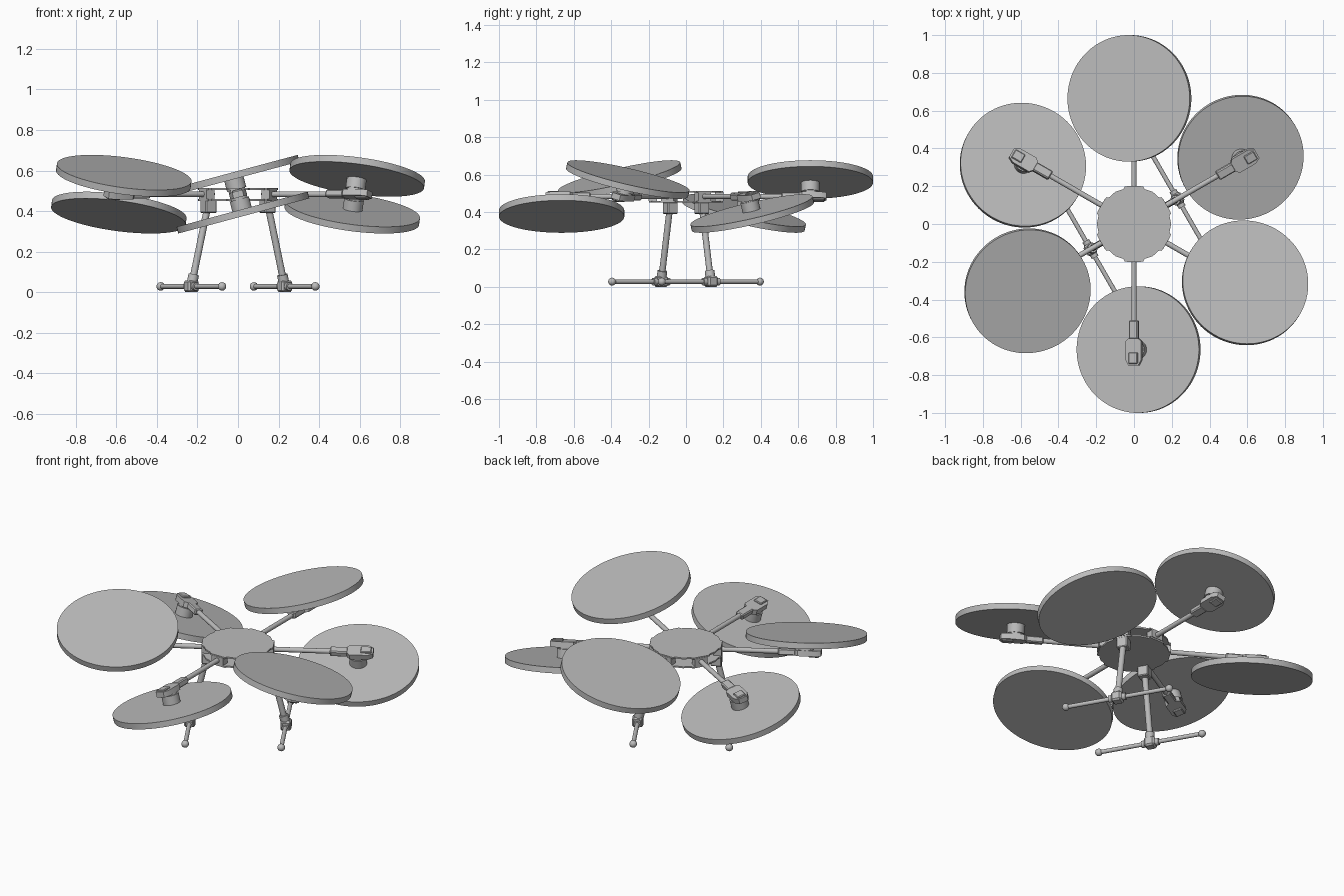
import bpy, bmesh, math
from math import radians, sin, cos
from mathutils import Matrix, Vector

cube = bpy.data.objects.get("Cube")
if cube:
    bpy.data.objects.remove(cube, do_unlink=True)

grey = bpy.data.materials.new("light_grey")
grey.use_nodes = True
grey.diffuse_color = (0.5, 0.5, 0.5, 1)
grey.node_tree.nodes["Principled BSDF"].inputs["Base Color"].default_value = (0.5, 0.5, 0.5, 1)


def finish(name, bm, matrix=Matrix()):
    bm.transform(matrix)
    bmesh.ops.recalc_face_normals(bm, faces=bm.faces)
    mesh = bpy.data.meshes.new(name)
    bm.to_mesh(mesh)
    bm.free()
    mesh.materials.append(grey)
    mesh.shade_smooth()
    mesh.set_sharp_from_angle(angle=radians(30))
    obj = bpy.data.objects.new(name, mesh)
    bpy.context.collection.objects.link(obj)
    return obj


def rod(name, start, end, radius, matrix=Matrix(), sides=24):
    start, end = Vector(start), Vector(end)
    axis = end - start
    bm = bmesh.new()
    bmesh.ops.create_cone(bm, cap_ends=True, segments=sides, radius1=radius,
                          radius2=radius, depth=axis.length)
    turn = axis.to_track_quat('Z', 'Y').to_matrix().to_4x4()
    return finish(name, bm, matrix @ Matrix.Translation((start + end) / 2) @ turn)


def block(name, center, size, matrix=Matrix(), bevel=0.0):
    bm = bmesh.new()
    bmesh.ops.create_cube(bm, size=1)
    bmesh.ops.scale(bm, vec=size, verts=bm.verts)
    if bevel:
        bmesh.ops.bevel(bm, geom=bm.edges[:], offset=bevel, segments=1, affect='EDGES')
    return finish(name, bm, matrix @ Matrix.Translation(center))


def prism(name, outline, low, high, matrix=Matrix()):
    bm = bmesh.new()
    face = bm.faces.new([bm.verts.new((x, y, low)) for x, y in outline])
    top = bmesh.ops.extrude_face_region(bm, geom=[face])["geom"]
    bmesh.ops.translate(bm, vec=(0, 0, high - low),
                        verts=[v for v in top if isinstance(v, bmesh.types.BMVert)])
    return finish(name, bm, matrix)


ARM_Z, ARM_R, TILT = 0.483, 0.665, radians(15)

# Hub: two plates with a flat tab at each arm and shallow recesses between
hub_outline = []
for i in range(6):
    for offset, radius in ((-14, 0.204), (14, 0.204), (17, 0.193), (30, 0.197), (43, 0.193)):
        a = radians(30 + 60 * i + offset)
        hub_outline.append((radius * cos(a), radius * sin(a)))
prism("hub_top_plate", hub_outline, 0.504, 0.513)
prism("hub_bottom_plate", hub_outline, 0.45, 0.459)

# Motor mount outline, mirrored about the arm line
half = [(-0.06, 0.025), (-0.045, 0.043), (0.055, 0.043), (0.085, 0.026)]
mount_outline = half + [(x, -y) for x, y in reversed(half)]

# Arms with alternating upright and hanging tilted rotors
for i in range(6):
    side = -1 if i % 2 == 0 else 1
    spin = Matrix.Rotation(radians(30 + 60 * i), 4, 'Z')
    rod(f"arm_{i}", (0.14, 0, ARM_Z), (0.6, 0, ARM_Z), 0.014, spin)
    block(f"arm_clamp_{i}", (0.178, 0, ARM_Z), (0.044, 0.075, 0.046), spin)
    tip = spin @ Matrix.Translation((ARM_R, 0, ARM_Z)) @ Matrix.Rotation(-side * TILT, 4, 'X')
    block(f"mount_sleeve_{i}", (-0.105, 0, 0), (0.1, 0.05, 0.036), tip, 0.006)
    prism(f"motor_mount_{i}", mount_outline, -0.016, 0.016, tip)
    block(f"mount_cap_{i}", (0.045, 0, -side * 0.018), (0.06, 0.05, 0.014), tip, 0.004)
    rod(f"motor_base_{i}", (0, 0, 0), (0, 0, side * 0.03), 0.042, tip, 32)
    rod(f"motor_{i}", (0, 0, side * 0.025), (0, 0, side * 0.08), 0.049, tip, 32)
    rod(f"rotor_disc_{i}", (0, 0, side * 0.077), (0, 0, side * 0.111), 0.335, tip, 96)

# Landing gear: two splayed legs, each with a skid bar
skid_z, foot_r = 0.028, 0.266
for label, angle in (("left", 30), ("right", 210)):
    spin = Matrix.Rotation(radians(angle), 4, 'Z')
    top, foot = Vector((0.168, 0, 0.44)), Vector((foot_r, 0, skid_z))
    block(f"{label}_leg_bracket", (0.168, 0, 0.422), (0.062, 0.062, 0.064), spin, 0.005)
    rod(f"{label}_leg", top, foot, 0.017, spin)
    rod(f"{label}_leg_collar", foot.lerp(top, 0.05), foot.lerp(top, 0.14), 0.026, spin)
    rod(f"{label}_skid_bar", (foot_r, -0.3, skid_z), (foot_r, 0.3, skid_z), 0.012, spin)
    rod(f"{label}_skid_sleeve", (foot_r, -0.05, skid_z), (foot_r, 0.05, skid_z), 0.02, spin)
    block(f"{label}_skid_joint", (foot_r, 0, 0.029), (0.06, 0.06, 0.058), spin, 0.009)
    for end in (-1, 1):
        bm = bmesh.new()
        bmesh.ops.create_uvsphere(bm, u_segments=20, v_segments=12, radius=0.021)
        finish(f"{label}_skid_ball_{'back' if end > 0 else 'front'}", bm,
               spin @ Matrix.Translation((foot_r, end * 0.303, skid_z)))
